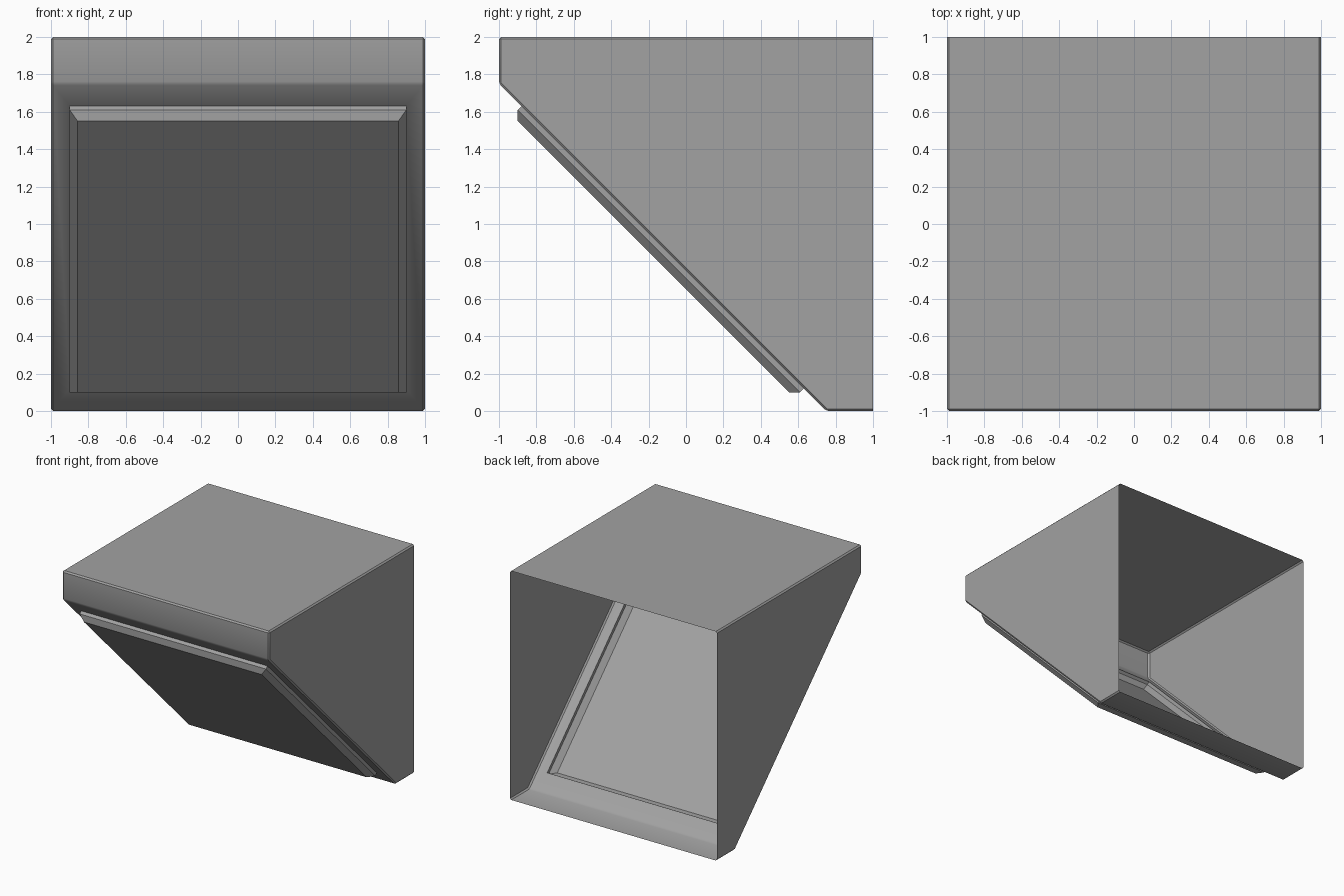
import bpy
import bmesh
import math
from mathutils import Vector

cube = bpy.data.objects.get("Cube")
if cube:
    bpy.data.objects.remove(cube, do_unlink=True)

# One plain grey for the whole shell
grey = bpy.data.materials.new("grey")
grey.use_nodes = True
colour = (0.36, 0.36, 0.36, 1)
grey.diffuse_color = colour
grey.node_tree.nodes["Principled BSDF"].inputs["Base Color"].default_value = colour

# Side outline (y, z), running from the open back around the front
profile = [(1, 0), (0.75, 0), (-1, 1.75), (-1, 2), (1, 2)]

bm = bmesh.new()
left, right = ([bm.verts.new((x, y, z)) for y, z in profile] for x in (1, -1))
bm.faces.new(left)
bm.faces.new(right[::-1])
for i in range(len(profile) - 1):
    bm.faces.new((left[i], right[i], right[i + 1], left[i + 1]))
bmesh.ops.recalc_face_normals(bm, faces=bm.faces[:])
if next(f for f in bm.faces if all(v.co.z == 2 for v in f.verts)).normal.z < 0:
    bmesh.ops.reverse_faces(bm, faces=bm.faces[:])

# Narrow chamfer on every closed edge; the open back rim stays sharp
bmesh.ops.bevel(bm, geom=[e for e in bm.edges if not e.is_boundary],
                offset=0.012, offset_type='OFFSET', segments=1,
                profile=0.5, affect='EDGES', clamp_overlap=True)
bm.normal_update()

# Rectangular panel outline on the sloping face
outward = Vector((0, -1, -1)).normalized()
slope = max((f for f in bm.faces if f.normal.dot(outward) > 0.99),
            key=lambda f: f.calc_area())
bmesh.ops.inset_individual(bm, faces=[slope], thickness=0.08, depth=0)
middle = slope.calc_center_median()
for v in slope.verts:
    y = -0.125 + math.copysign(0.755, v.co.y - middle.y)
    v.co = (math.copysign(0.9, v.co.x), y, 0.75 - y)
bm.normal_update()

# Raise the panel with a short straight step, then a chamfered border
edge_verts = list(slope.verts)
bmesh.ops.inset_individual(bm, faces=[slope], thickness=0, depth=0.028)
bm.normal_update()
bmesh.ops.inset_individual(bm, faces=[slope], thickness=0.042,
                           depth=0.042, use_even_offset=True)
bm.normal_update()

mesh = bpy.data.meshes.new("sloped_shell")
bm.to_mesh(mesh)
bm.free()
mesh.materials.append(grey)
shell = bpy.data.objects.new("sloped_shell", mesh)
bpy.context.collection.objects.link(shell)

# Smooth the shallow bends and keep the panel edges crisp
bpy.ops.object.select_all(action='DESELECT')
shell.select_set(True)
bpy.context.view_layer.objects.active = shell
bpy.ops.object.shade_smooth_by_angle(angle=math.radians(30))
